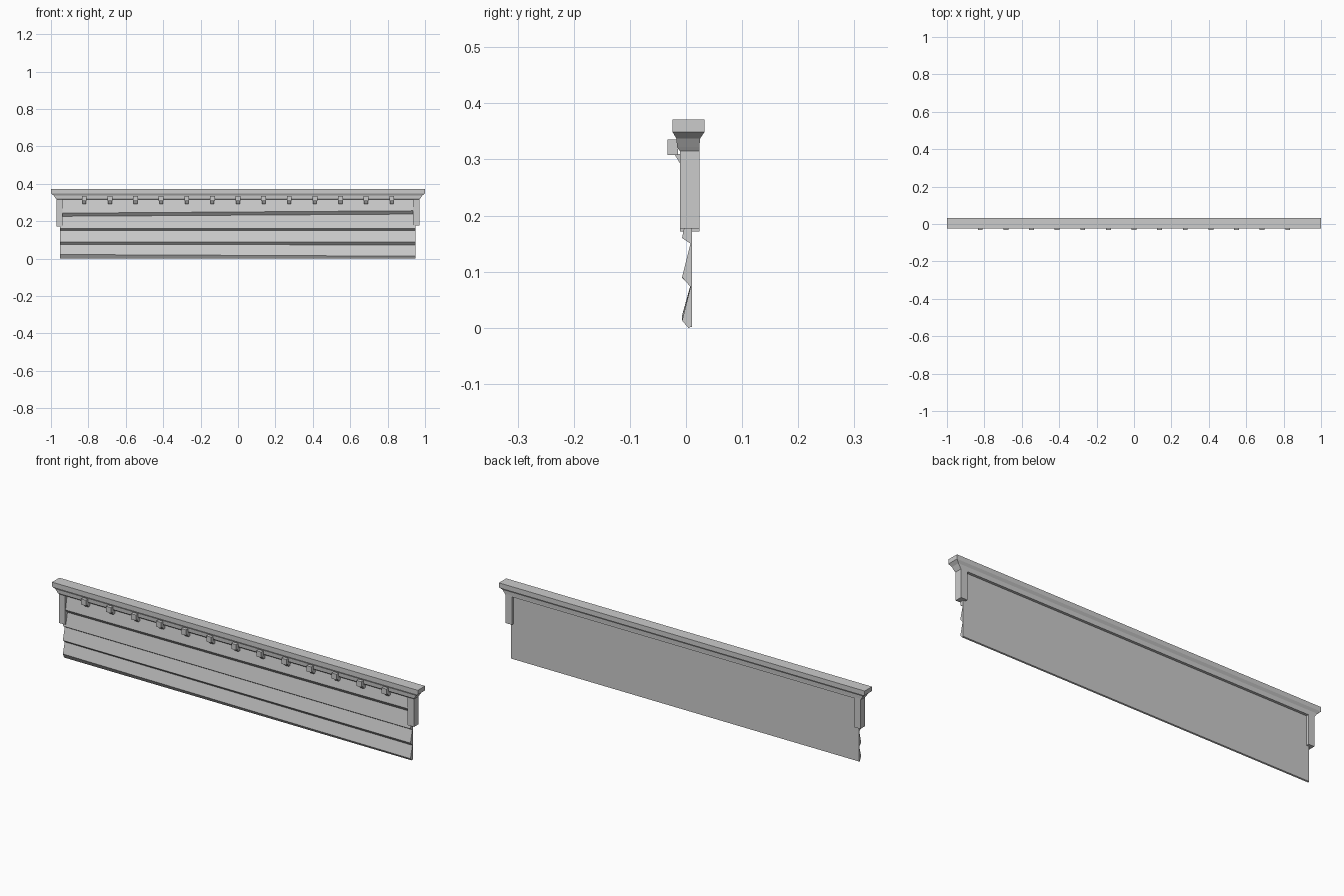
import bpy, bmesh

if "Cube" in bpy.data.objects:
    bpy.data.objects.remove(bpy.data.objects["Cube"])


def finish(name, bm):
    bmesh.ops.recalc_face_normals(bm, faces=bm.faces)
    me = bpy.data.meshes.new(name)
    bm.to_mesh(me)
    bm.free()
    ob = bpy.data.objects.new(name, me)
    bpy.context.collection.objects.link(ob)
    return ob


def loft(name, rings):
    """Skin a stack of equal-sized closed rings and cap both ends."""
    bm = bmesh.new()
    loops = [[bm.verts.new(p) for p in r] for r in rings]
    n = len(loops[0])
    for a, b in zip(loops, loops[1:]):
        for i in range(n):
            j = (i + 1) % n
            bm.faces.new((a[i], a[j], b[j], b[i]))
    bm.faces.new(loops[0])
    bm.faces.new(loops[-1])
    return finish(name, bm)


def rect(x0, x1, y0, y1, z):
    return [(x0, y0, z), (x1, y0, z), (x1, y1, z), (x0, y1, z)]


def prism(name, x0, x1, profile):
    return loft(name, [[(x, y, z) for y, z in profile] for x in (x0, x1)])


# cornice: flat cap, sloped underside and frieze
loft("cornice", [
    rect(-1, 1, -0.024, 0.033, 0.371),
    rect(-1, 1, -0.024, 0.033, 0.349),
    rect(-0.985, 0.985, -0.017, 0.025, 0.337),
    rect(-0.975, 0.975, -0.016, 0.024, 0.322),
    rect(-0.97, 0.97, -0.011, 0.024, 0.315),
])

# corner trim boards hanging from both ends
for side, x0, x1, z in (("left", -0.97, -0.938, 0.172), ("right", 0.935, 0.97, 0.177)):
    loft(side + "_trim", [rect(x0, x1, -0.011, 0.024, z),
                          rect(x0, x1, -0.011, 0.024, 0.318)])


# lapped siding: slightly uneven boards with a flat back
def siding_ring(x, laps):
    pts = [(x, 0.011, 0.32), (x, 0.011, 0.002), (x, 0.004, 0.0)]
    for k, (low, high) in enumerate(laps):
        if k:
            pts.append((x, 0.008, low))
        pts.append((x, -0.007, high))
    pts.append((x, 0.006, 0.32))
    return pts


loft("siding", [
    siding_ring(-0.953, [(0, 0.022), (0.076, 0.089), (0.15, 0.16), (0.226, 0.243)]),
    siding_ring(0.948, [(0, 0.013), (0.073, 0.09), (0.15, 0.16), (0.238, 0.256)]),
])

# row of small brackets: block with a sloped brace below
for i in range(13):
    x = -0.822 + 0.137 * i
    prism(f"bracket_block_{i + 1}", x - 0.013, x + 0.013,
          [(-0.033, 0.336), (-0.033, 0.308), (-0.014, 0.308), (-0.014, 0.336)])
    prism(f"bracket_brace_{i + 1}", x - 0.010, x + 0.010,
          [(-0.021, 0.31), (-0.01, 0.292), (0.003, 0.292), (0.003, 0.31)])
